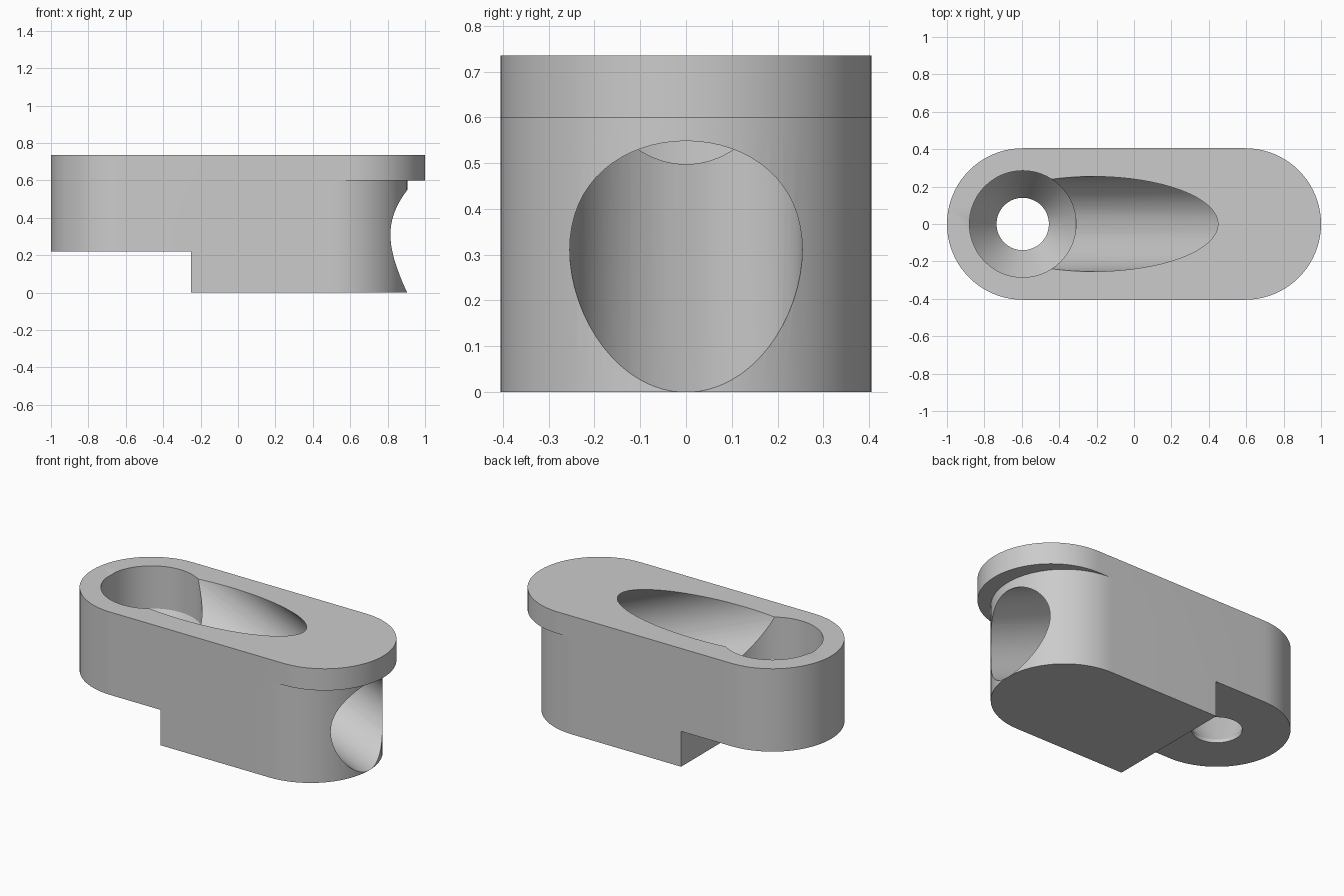
import bpy
import bmesh
import math
from mathutils import Vector

cube = bpy.data.objects.get("Cube")
if cube:
    bpy.data.objects.remove(cube)

R, TOP, LEDGE, END, NOSE = 0.405, 0.735, 0.6, 0.595, 0.5
SEG = 40

grey = bpy.data.materials.new("plain_grey")
grey.use_nodes = True
colour = (0.6, 0.6, 0.6, 1)
grey.diffuse_color = colour
grey.node_tree.nodes["Principled BSDF"].inputs["Base Color"].default_value = colour


def make_object(name, bm):
    bmesh.ops.recalc_face_normals(bm, faces=bm.faces)
    mesh = bpy.data.meshes.new(name)
    bm.to_mesh(mesh)
    bm.free()
    obj = bpy.data.objects.new(name, mesh)
    bpy.context.collection.objects.link(obj)
    mesh.materials.append(grey)
    return obj


def arc(bm, cx, z, start):
    """Half circle of vertices, counter-clockwise from the start angle."""
    angles = [start + math.pi * i / SEG for i in range(SEG + 1)]
    return [bm.verts.new((cx + R * math.cos(a), R * math.sin(a), z)) for a in angles]


def wall(bm, low, high):
    for i in range(SEG):
        bm.faces.new((low[i], low[i + 1], high[i + 1], high[i]))


# Rounded body whose top overhangs a shorter nose
bm = bmesh.new()
half = math.pi / 2
left_low, left_top = arc(bm, -END, 0, half), arc(bm, -END, TOP, half)
nose_low, nose_top = arc(bm, NOSE, 0, -half), arc(bm, NOSE, LEDGE, -half)
lip_low, lip_top = arc(bm, END, LEDGE, -half), arc(bm, END, TOP, -half)
for low, high in ((left_low, left_top), (nose_low, nose_top), (lip_low, lip_top)):
    wall(bm, low, high)
bm.faces.new(nose_low + left_low)
bm.faces.new(lip_top + left_top)
bm.faces.new(nose_top + lip_low[::-1])
for a, b in ((0, -1), (-1, 0)):
    bm.faces.new((left_low[b], nose_low[a], nose_top[a], lip_low[a], lip_top[a], left_top[b]))
body = make_object("body", bm)

# Block that removes the underside step
bm = bmesh.new()
bmesh.ops.create_cube(bm, size=1)
bmesh.ops.scale(bm, vec=(1, 2, 1), verts=bm.verts)
bmesh.ops.translate(bm, vec=(-0.75, 0, 0.22 - 0.5), verts=bm.verts)
step = make_object("step_cutter", bm)

# Screw seat: wide bore, tapered floor, through hole
bm = bmesh.new()
profile = [(0, -0.1), (0.14, -0.1), (0.14, 0.24), (0.285, 0.47), (0.285, 1), (0, 1)]
verts = [bm.verts.new((r - END, 0, z)) for r, z in profile]
edges = [bm.edges.new(pair) for pair in zip(verts, verts[1:])]
bmesh.ops.spin(bm, geom=verts + edges, cent=(-END, 0, 0), axis=(0, 0, 1),
               angle=math.tau, steps=72)
bmesh.ops.remove_doubles(bm, verts=bm.verts, dist=0.0001)
seat = make_object("screw_seat_cutter", bm)

# Slanted channel from the top to the nose
bm = bmesh.new()
bmesh.ops.create_cone(bm, cap_ends=True, segments=64, radius1=0.254, radius2=0.254, depth=4)
channel = make_object("channel_cutter", bm)
axis = Vector((1, 0, -0.41))
channel.rotation_euler = axis.to_track_quat('Z', 'Y').to_euler()
channel.location = (-0.22, 0, TOP)

# Cut the body
bpy.context.view_layer.objects.active = body
for cutter in (step, seat, channel):
    cutter.hide_render = True
    mod = body.modifiers.new(cutter.name, 'BOOLEAN')
    mod.operation = 'DIFFERENCE'
    mod.solver = 'EXACT'
    mod.object = cutter
    bpy.context.view_layer.update()
    bpy.ops.object.modifier_apply(modifier=mod.name)
    bpy.data.objects.remove(cutter)

bpy.ops.object.select_all(action='DESELECT')
body.select_set(True)
bpy.ops.object.shade_smooth_by_angle(angle=math.radians(30))
